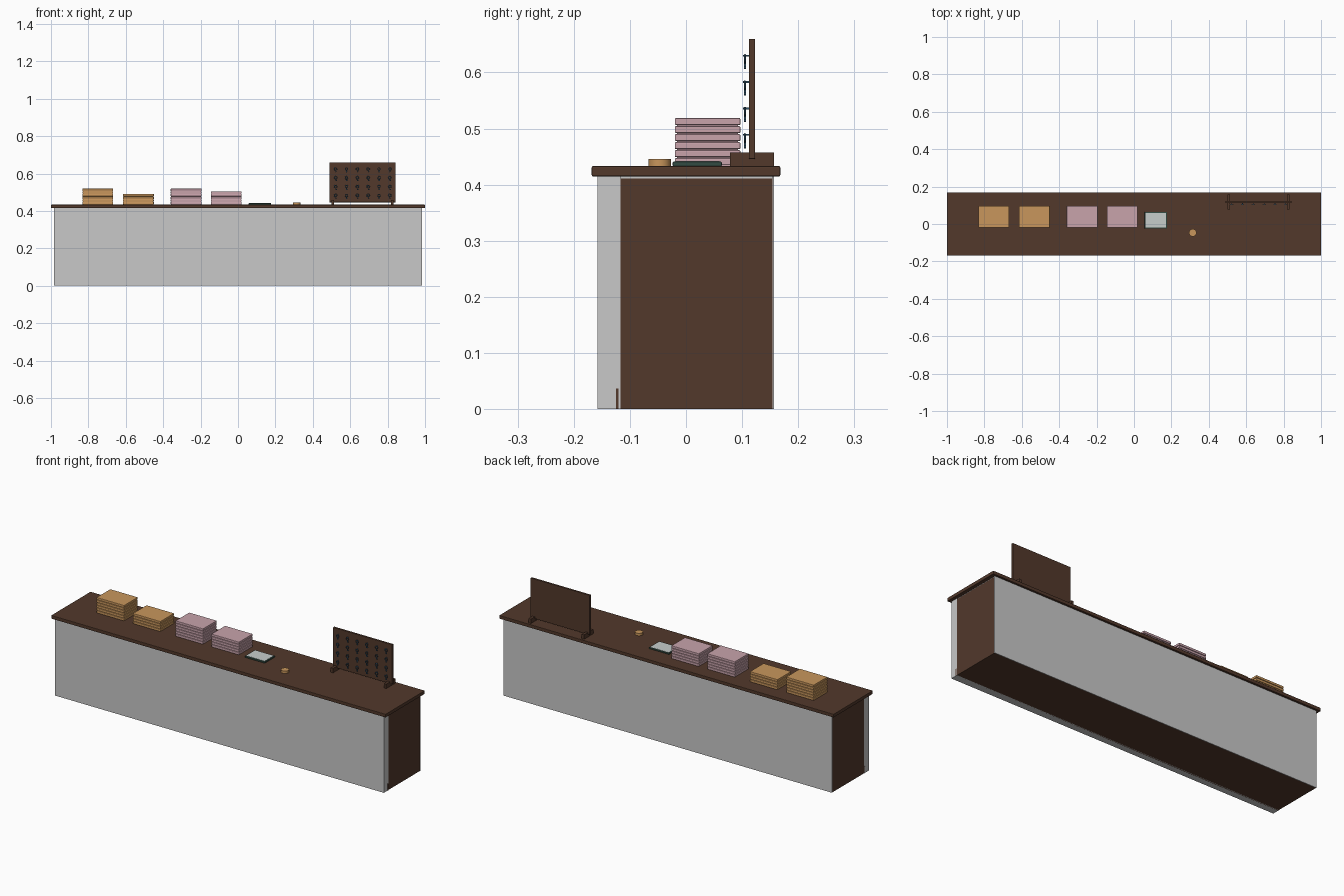
import bpy
from math import pi

cube = bpy.data.objects.get("Cube")
if cube:
    bpy.data.objects.remove(cube, do_unlink=True)


def material(name, rgb):
    m = bpy.data.materials.new(name)
    m.use_nodes = True
    m.diffuse_color = (*rgb, 1)
    m.node_tree.nodes["Principled BSDF"].inputs["Base Color"].default_value = (*rgb, 1)
    return m


WOOD = material("dark wood", (0.084, 0.040, 0.024))
GREY = material("light grey", (0.58, 0.58, 0.58))
TAN = material("tan", (0.58, 0.305, 0.107))
PINK = material("dusty pink", (0.58, 0.366, 0.41))
FRAME = material("dark green", (0.032, 0.07, 0.054))
SCREEN = material("pale screen", (0.565, 0.61, 0.60))
STEEL = material("blue steel", (0.035, 0.10, 0.165))


def finish(name, mat):
    ob = bpy.context.object
    ob.name = name
    ob.data.materials.append(mat)
    return ob


def box(name, mat, x, y, z, bevel=0):
    """Box spanning the given (low, high) pairs."""
    spans = (x, y, z)
    bpy.ops.mesh.primitive_cube_add(size=1, location=[(a + b) / 2 for a, b in spans])
    ob = finish(name, mat)
    ob.scale = [b - a for a, b in spans]
    bpy.ops.object.transform_apply(location=False, rotation=False, scale=True)
    if bevel:
        mod = ob.modifiers.new("soft edges", "BEVEL")
        mod.width = bevel
        mod.segments = 2
    return ob


TOP = 0.433

# Counter: worktop, grey shell, wooden ends, underside and kick board
box("worktop", WOOD, (-1, 1), (-0.168, 0.168), (0.415, TOP), 0.002)
box("counter_shell", GREY, (-0.98, 0.98), (-0.158, 0.157), (0.002, 0.415))
box("front_panel", GREY, (-0.983, 0.983), (-0.158, -0.117), (0, 0.415))
box("back_panel", GREY, (-0.983, 0.983), (0.154, 0.157), (0, 0.415))
box("underside", WOOD, (-0.982, 0.982), (-0.117, 0.154), (0, 0.01))
for side, name in ((1, "left"), (-1, "right")):
    ends = sorted((side * 0.97, side * 0.982))
    box(name + "_end_panel", WOOD, ends, (-0.117, 0.154), (0, 0.411))
box("kick_board", WOOD, (-0.984, 0.984), (-0.125, -0.12), (0.0, 0.037))

# Stacks of flat boxes: a narrow tray under each wider lid
PITCH = 0.0143
stacks = (("tan_stack_tall", TAN, -0.832, 6), ("tan_stack_low", TAN, -0.615, 4),
          ("pink_stack_tall", PINK, -0.36, 6), ("pink_stack_low", PINK, -0.145, 5))
for name, mat, x, count in stacks:
    for i in range(count):
        z = TOP + i * PITCH
        box(f"{name}_tray_{i}", mat, (x + 0.004, x + 0.161), (-0.016, 0.093), (z, z + 0.004))
        box(f"{name}_lid_{i}", mat, (x, x + 0.165), (-0.02, 0.097),
            (z + 0.002, z + PITCH), 0.002)

# Tablet lying on the worktop
box("tablet_body", FRAME, (0.057, 0.177), (-0.024, 0.064), (TOP, 0.441), 0.002)
box("tablet_screen", SCREEN, (0.062, 0.172), (-0.018, 0.060), (0.440, 0.442))

# Small round dish
bpy.ops.mesh.primitive_cylinder_add(vertices=24, radius=0.02, depth=0.013,
                                    location=(0.314, -0.047, TOP + 0.0065))
finish("round_dish", TAN)
bpy.ops.object.shade_smooth_by_angle()

# Key board on two feet
box("key_board", WOOD, (0.49, 0.843), (0.112, 0.123), (0.446, 0.66), 0.001)
for x in (0.507, 0.825):
    box("board_foot", WOOD, (x - 0.007, x + 0.007), (0.078, 0.157), (TOP, 0.457))

# Rows of hooks, each with a hanging key
for row in range(4):
    z = 0.63 - 0.047 * row
    for col in range(6):
        x = 0.522 + 0.058 * col
        box("hook", STEEL, (x - 0.0015, x + 0.0015), (0.102, 0.113), (z - 0.0015, z + 0.0015))
        bpy.ops.mesh.primitive_torus_add(major_radius=0.007, minor_radius=0.002,
                                         major_segments=12, minor_segments=6,
                                         location=(x, 0.105, z - 0.006), rotation=(pi / 2, 0, 0))
        finish("key_bow", STEEL)
        box("key_blade", STEEL, (x - 0.002, x + 0.002), (0.1035, 0.1065), (z - 0.024, z - 0.012))
        box("key_bit", STEEL, (x, x + 0.006), (0.1035, 0.1065), (z - 0.023, z - 0.019))
